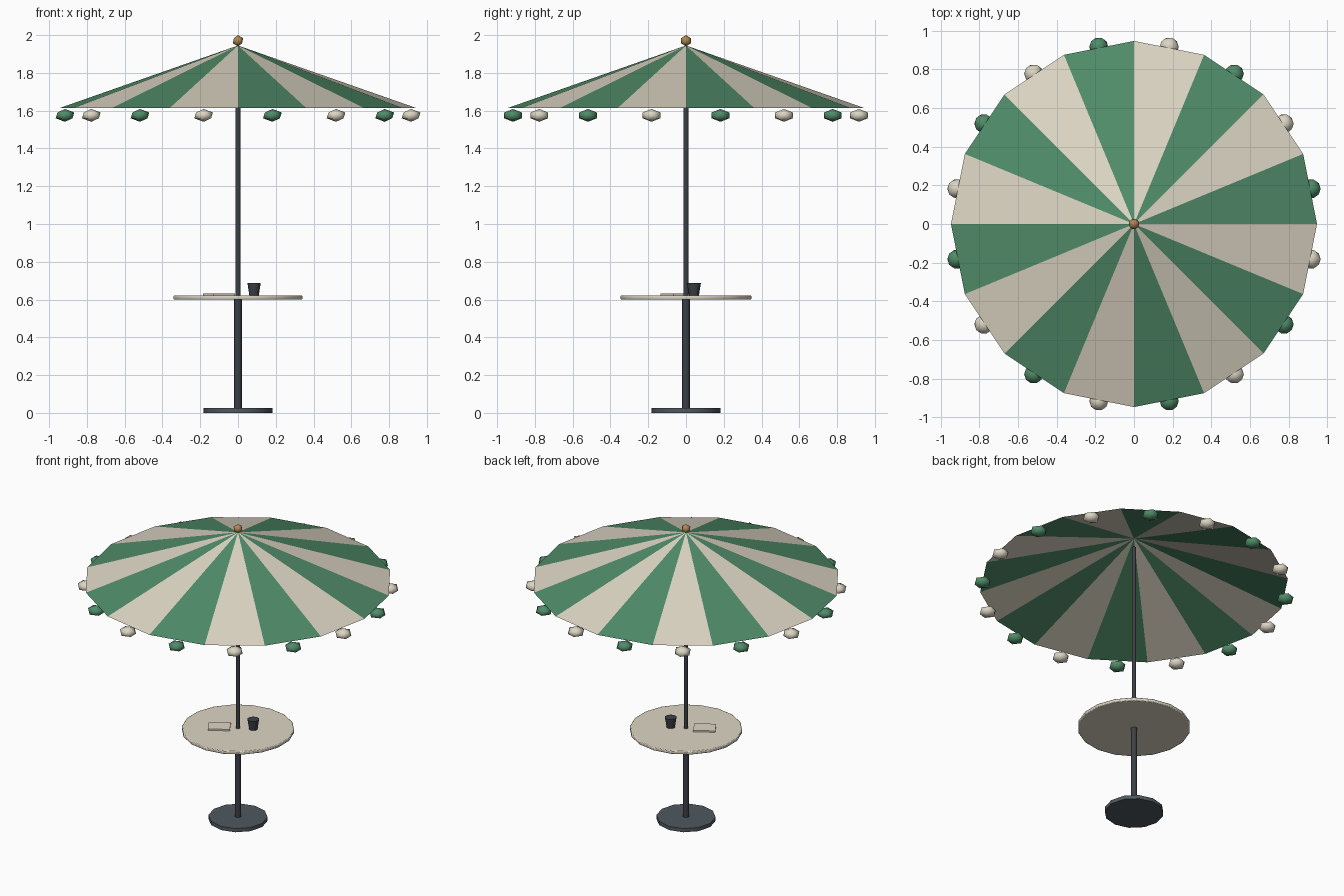
import bpy
import bmesh
from math import sin, cos, tau
from mathutils import Matrix

cube = bpy.data.objects.get("Cube")
if cube:
    bpy.data.objects.remove(cube, do_unlink=True)


def material(name, rgb):
    m = bpy.data.materials.new(name)
    m.use_nodes = True
    m.diffuse_color = (*rgb, 1)
    bsdf = next(n for n in m.node_tree.nodes if n.type == "BSDF_PRINCIPLED")
    bsdf.inputs["Base Color"].default_value = (*rgb, 1)
    return m


GREEN = material("canvas_green", (0.08, 0.26, 0.14))
CREAM = material("canvas_cream", (0.72, 0.67, 0.55))
CHARCOAL = material("charcoal_metal", (0.045, 0.052, 0.062))
SLATE = material("slate_base", (0.08, 0.10, 0.115))
BRASS = material("brass", (0.45, 0.24, 0.08))


def finish(name, bm, mats, loc=(0, 0, 0), smooth=None):
    """Turn a bmesh into a named object, with optional smoothing angle."""
    mesh = bpy.data.meshes.new(name)
    bm.normal_update()
    bm.to_mesh(mesh)
    bm.free()
    for m in mats:
        mesh.materials.append(m)
    obj = bpy.data.objects.new(name, mesh)
    obj.location = loc
    bpy.context.collection.objects.link(obj)
    if smooth:
        bpy.ops.object.select_all(action="DESELECT")
        obj.select_set(True)
        bpy.context.view_layer.objects.active = obj
        bpy.ops.object.shade_smooth_by_angle(angle=smooth)
    return obj


def round_part(name, mat, sides, r_low, r_top, z_low, z_top, x=0, y=0, bevel=0):
    """Upright cylinder or tapered cylinder between two heights."""
    bm = bmesh.new()
    bmesh.ops.create_cone(bm, cap_ends=True, segments=sides, radius1=r_low,
                          radius2=r_top, depth=z_top - z_low)
    obj = finish(name, bm, [mat], (x, y, (z_low + z_top) / 2), 0.7)
    if bevel:
        mod = obj.modifiers.new("edge_bevel", "BEVEL")
        mod.width = bevel
        mod.segments = 2
        mod.limit_method = "ANGLE"
        mod.angle_limit = 1.0
    return obj


def bead(name, mat, radius, height, loc):
    """Faceted ball, squashed to the given half height."""
    bm = bmesh.new()
    bmesh.ops.create_icosphere(bm, subdivisions=1, radius=radius)
    bmesh.ops.scale(bm, vec=(1, 1, height / radius), verts=bm.verts)
    return finish(name, bm, [mat], loc, 1.2)


# Stand and table
round_part("base", SLATE, 12, 0.182, 0.182, 0, 0.025)
round_part("lower_pole", CHARCOAL, 12, 0.02, 0.02, 0.02, 0.605)
round_part("upper_pole", CHARCOAL, 10, 0.014, 0.014, 0.605, 1.88)
round_part("table_top", CREAM, 18, 0.346, 0.346, 0.60, 0.622, bevel=0.005)

# Cup and menu on the table
round_part("cup", CHARCOAL, 10, 0.026, 0.037, 0.62, 0.688, x=0.085, y=0.042)
bm = bmesh.new()
bmesh.ops.create_cube(bm, size=1)
bmesh.ops.scale(bm, vec=(0.135, 0.102, 0.01), verts=bm.verts)
menu = finish("menu", bm, [CREAM], (-0.1, -0.057, 0.627))
menu.rotation_euler.z = 0.55

# Striped canopy: a fan of panels in alternating colours
PANELS = 16
RADIUS, RIM, PEAK = 0.947, 1.613, 1.945
bm = bmesh.new()
peak = bm.verts.new((0, 0, PEAK))
rim = [bm.verts.new((RADIUS * cos(tau * i / PANELS), RADIUS * sin(tau * i / PANELS), RIM))
       for i in range(PANELS)]
for i in range(PANELS):
    panel = bm.faces.new((rim[i], rim[(i + 1) % PANELS], peak))
    panel.material_index = i % 2
finish("canopy", bm, [GREEN, CREAM])

# Pompoms hanging below the middle of each panel
for i in range(PANELS):
    a = tau * (i + 0.5) / PANELS
    bead(f"pompom_{i + 1}", (GREEN, CREAM)[i % 2], 0.055, 0.034,
         (0.934 * cos(a), 0.934 * sin(a), 1.575))

# Finial
bead("finial", BRASS, 0.03, 0.03, (0, 0, 1.97))
